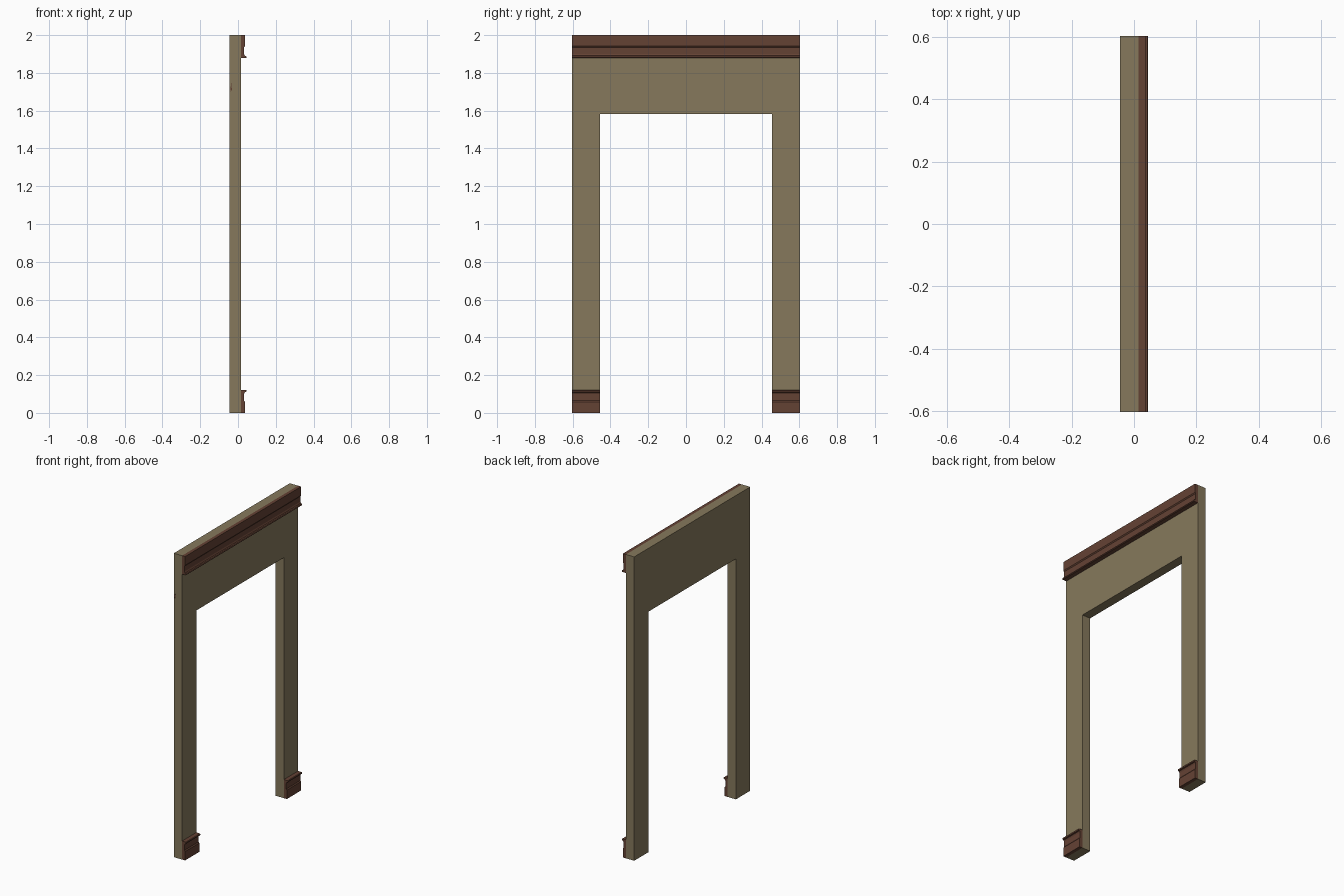
import bpy, bmesh
from mathutils import Vector

if "Cube" in bpy.data.objects:
    bpy.data.objects.remove(bpy.data.objects["Cube"])


def material(name, rgb):
    m = bpy.data.materials.new(name)
    m.diffuse_color = (*rgb, 1.0)
    m.use_nodes = True
    m.node_tree.nodes["Principled BSDF"].inputs["Base Color"].default_value = m.diffuse_color
    return m


WALL = material("olive_plaster", (0.239, 0.191, 0.107))
TRIM = material("brown_wood", (0.127, 0.054, 0.034))

HALF_W, OPEN_W, HEIGHT, OPEN_H = 0.603, 0.455, 2.0, 1.583
BACK, FACE = -0.045, 0.015


def prism(name, points, sweep, mat):
    """Extrude a closed planar outline along the sweep vector."""
    bm = bmesh.new()
    face = bm.faces.new([bm.verts.new(p) for p in points])
    ext = bmesh.ops.extrude_face_region(bm, geom=[face], use_keep_orig=True)
    bmesh.ops.translate(bm, vec=Vector(sweep),
                        verts=[g for g in ext["geom"] if isinstance(g, bmesh.types.BMVert)])
    bmesh.ops.recalc_face_normals(bm, faces=bm.faces)
    me = bpy.data.meshes.new(name)
    bm.to_mesh(me)
    bm.free()
    me.materials.append(mat)
    ob = bpy.data.objects.new(name, me)
    bpy.context.collection.objects.link(ob)
    return ob


# Wall panel with an open doorway
outline = [(-HALF_W, 0), (-OPEN_W, 0), (-OPEN_W, OPEN_H), (OPEN_W, OPEN_H),
           (OPEN_W, 0), (HALF_W, 0), (HALF_W, HEIGHT), (-HALF_W, HEIGHT)]
prism("doorway_wall", [(BACK, y, z) for y, z in outline], (FACE - BACK, 0, 0), WALL)

# Moulding profile: depth from wall, height
profile = [(0, 0), (0.022, 0), (0.022, 0.058), (0.017, 0.065), (0.017, 0.100),
           (0.021, 0.109), (0.028, 0.111), (0.030, 0.114), (0.030, 0.119),
           (0.027, 0.122), (0, 0.122)]


def moulding(name, y0, y1, flipped=False):
    pts = [(FACE + d, y0, HEIGHT - h if flipped else h) for d, h in profile]
    return prism(name, pts, (0, y1 - y0, 0), TRIM)


# Baseboards on both legs, and the same moulding upside down as a cornice
moulding("baseboard_left", -HALF_W, -OPEN_W)
moulding("baseboard_right", OPEN_W, HALF_W)
moulding("cornice", -HALF_W, HALF_W, flipped=True)

# Small brown chip on the wall's side edge
chip = [(-0.042, 1.700), (-0.037, 1.712), (-0.031, 1.698), (-0.036, 1.748)]
prism("edge_chip", [(x, -HALF_W - 0.0005, z) for x, z in chip], (0, 0.001, 0), TRIM)
